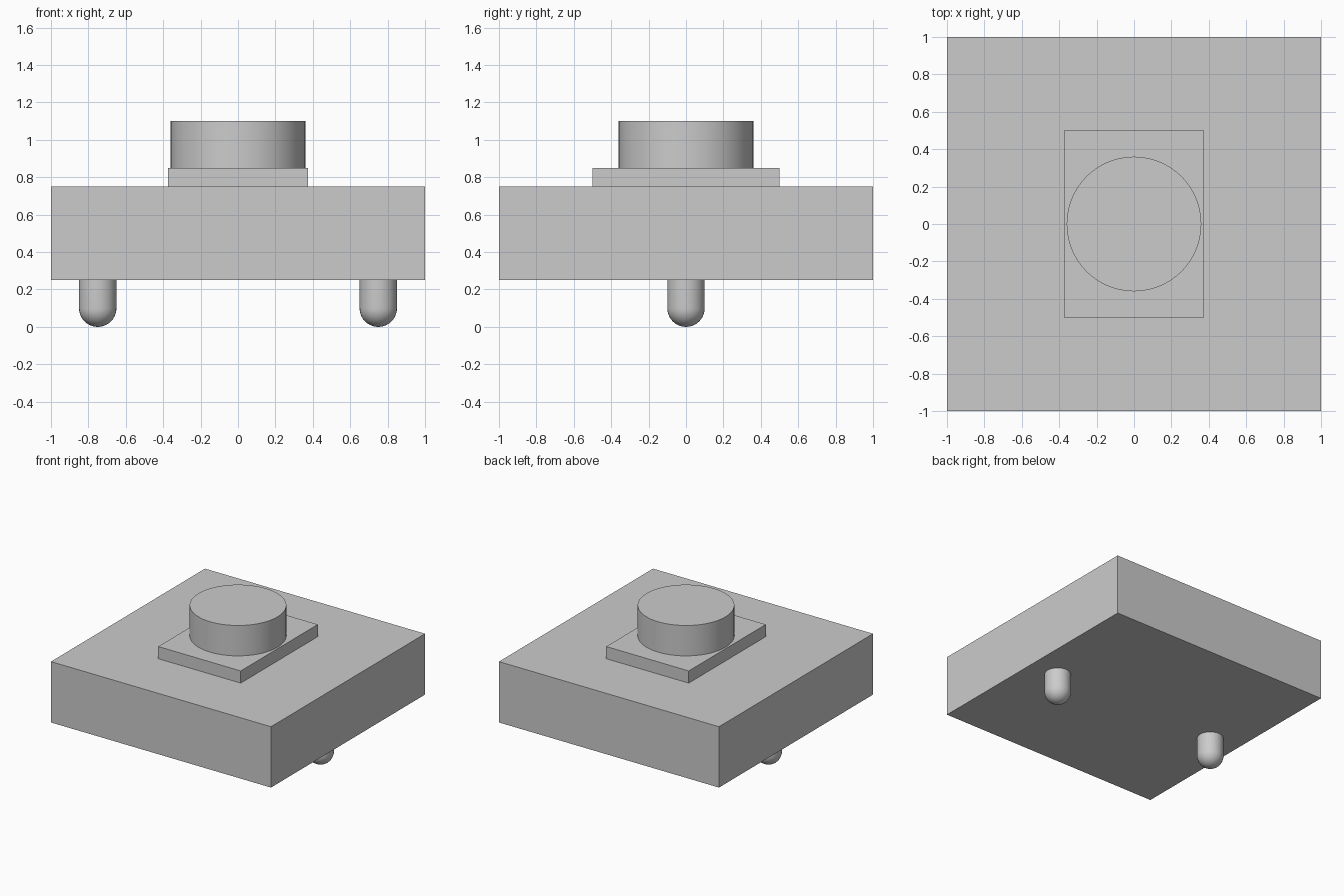
import bpy
import bmesh
import math
from mathutils import Matrix

cube = bpy.data.objects.get("Cube")
if cube:
    bpy.data.objects.remove(cube, do_unlink=True)

GREY = (0.6, 0.6, 0.6, 1)
grey = bpy.data.materials.new("light grey")
grey.use_nodes = True
grey.diffuse_color = GREY
grey.node_tree.nodes["Principled BSDF"].inputs["Base Color"].default_value = GREY


def add_object(name, bm, location, smooth=False):
    mesh = bpy.data.meshes.new(name)
    bmesh.ops.recalc_face_normals(bm, faces=bm.faces)
    bm.to_mesh(mesh)
    bm.free()
    mesh.materials.append(grey)
    obj = bpy.data.objects.new(name, mesh)
    obj.location = location
    bpy.context.collection.objects.link(obj)
    if smooth:
        bpy.ops.object.select_all(action="DESELECT")
        obj.select_set(True)
        bpy.context.view_layer.objects.active = obj
        bpy.ops.object.shade_smooth_by_angle(angle=math.radians(30))
    return obj


def box(name, width, depth, bottom, top):
    bm = bmesh.new()
    bmesh.ops.create_cube(bm, size=1, matrix=Matrix.Diagonal((width, depth, top - bottom, 1)))
    return add_object(name, bm, (0, 0, (bottom + top) / 2))


def lathe(name, profile, location, segments):
    """Spin a radius/height profile around the vertical axis."""
    bm = bmesh.new()
    verts = [bm.verts.new((r, 0, z)) for r, z in profile]
    edges = [bm.edges.new(pair) for pair in zip(verts, verts[1:])]
    bmesh.ops.spin(bm, geom=verts + edges, cent=(0, 0, 0), axis=(0, 0, 1),
                   angle=math.tau, steps=segments, use_merge=True)
    bmesh.ops.remove_doubles(bm, verts=bm.verts, dist=0.0001)
    return add_object(name, bm, location, smooth=True)


# Square body and the raised plate on top of it
box("body", 2, 2, 0.25, 0.75)
box("plate", 0.75, 1, 0.75, 0.85)

# Round button
BUTTON = 0.36
lathe("button", [(0, 0), (BUTTON, 0), (BUTTON, 0.25), (0, 0.25)], (0, 0, 0.85), 64)

# Two round-ended pins underneath
PIN, STEPS = 0.1, 10
dome = [(PIN * math.sin(a), PIN - PIN * math.cos(a))
        for a in (i * math.pi / 2 / STEPS for i in range(STEPS + 1))]
for side, x in (("left", 0.75), ("right", -0.75)):
    lathe(side + "_pin", dome + [(PIN, 0.25), (0, 0.25)], (x, 0, 0), 32)
